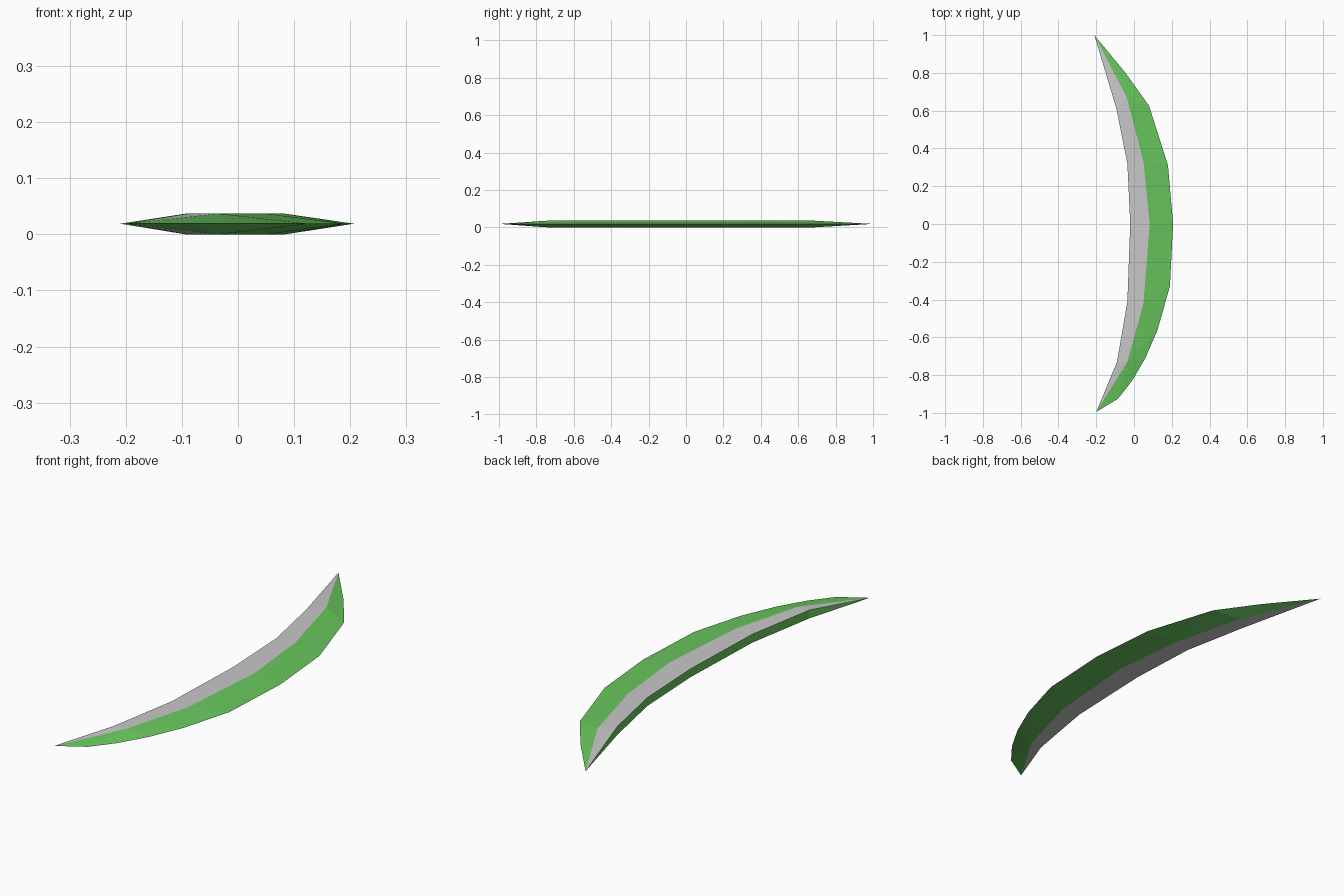
import bpy
import bmesh

cube = bpy.data.objects.get("Cube")
if cube:
    bpy.data.objects.remove(cube, do_unlink=True)


def make_material(name, color):
    mat = bpy.data.materials.new(name)
    mat.use_nodes = True
    mat.diffuse_color = color
    mat.node_tree.nodes["Principled BSDF"].inputs["Base Color"].default_value = color
    return mat


GREY, GREEN = 0, 1
materials = [make_material("pale grey", (0.58, 0.58, 0.58, 1)),
             make_material("leaf green", (0.14, 0.57, 0.11, 1))]

# Plan outlines (x, y) from the front tip to the back tip
MID_Z, TOP_Z = 0.019, 0.037
front_tip, back_tip = (-0.2, -0.995), (-0.21, 1.0)
inner = [(-0.09, -0.73), (-0.035, -0.41), (-0.02, 0), (-0.035, 0.32), (-0.093, 0.61)]
ridge = [(-0.035, -0.73), (0.05, -0.42), (0.083, 0), (0.05, 0.33), (-0.038, 0.67)]
edge = [(-0.085, -0.925), (-0.01, -0.83), (0.06, -0.71), (0.125, -0.56), (0.19, -0.33),
        (0.207, 0), (0.18, 0.31), (0.08, 0.625), (-0.045, 0.8)]

bm = bmesh.new()
start = bm.verts.new((*front_tip, MID_Z))
end = bm.verts.new((*back_tip, MID_Z))


def rail(points, z):
    return [bm.verts.new((x, y, z)) for x, y in points]


def bridge(a, b, color):
    """Join two rails between the tips, always stepping along the one behind."""
    triangles = [(start, a[0], b[0]), (a[-1], b[-1], end)]
    i = j = 0
    while i < len(a) - 1 or j < len(b) - 1:
        if j == len(b) - 1 or (i < len(a) - 1 and a[i + 1].co.y <= b[j + 1].co.y):
            triangles.append((a[i], b[j], a[i + 1]))
            i += 1
        else:
            triangles.append((a[i], b[j], b[j + 1]))
            j += 1
    for corners in triangles:
        bm.faces.new(corners).material_index = color


# Flat grey cheeks and green cutting bevels, above and below
cutting_edge = rail(edge, MID_Z)
backs = []
for z in (TOP_Z, 0):
    back, crest = rail(inner, z), rail(ridge, z)
    bridge(back, crest, GREY)
    bridge(crest, cutting_edge, GREEN)
    backs.append(back)

# Green wall along the inside of the curve
bridge(backs[0], backs[1], GREEN)

bmesh.ops.recalc_face_normals(bm, faces=bm.faces[:])
mesh = bpy.data.meshes.new("curved_blade")
bm.to_mesh(mesh)
bm.free()
for mat in materials:
    mesh.materials.append(mat)
blade = bpy.data.objects.new("curved_blade", mesh)
bpy.context.collection.objects.link(blade)
